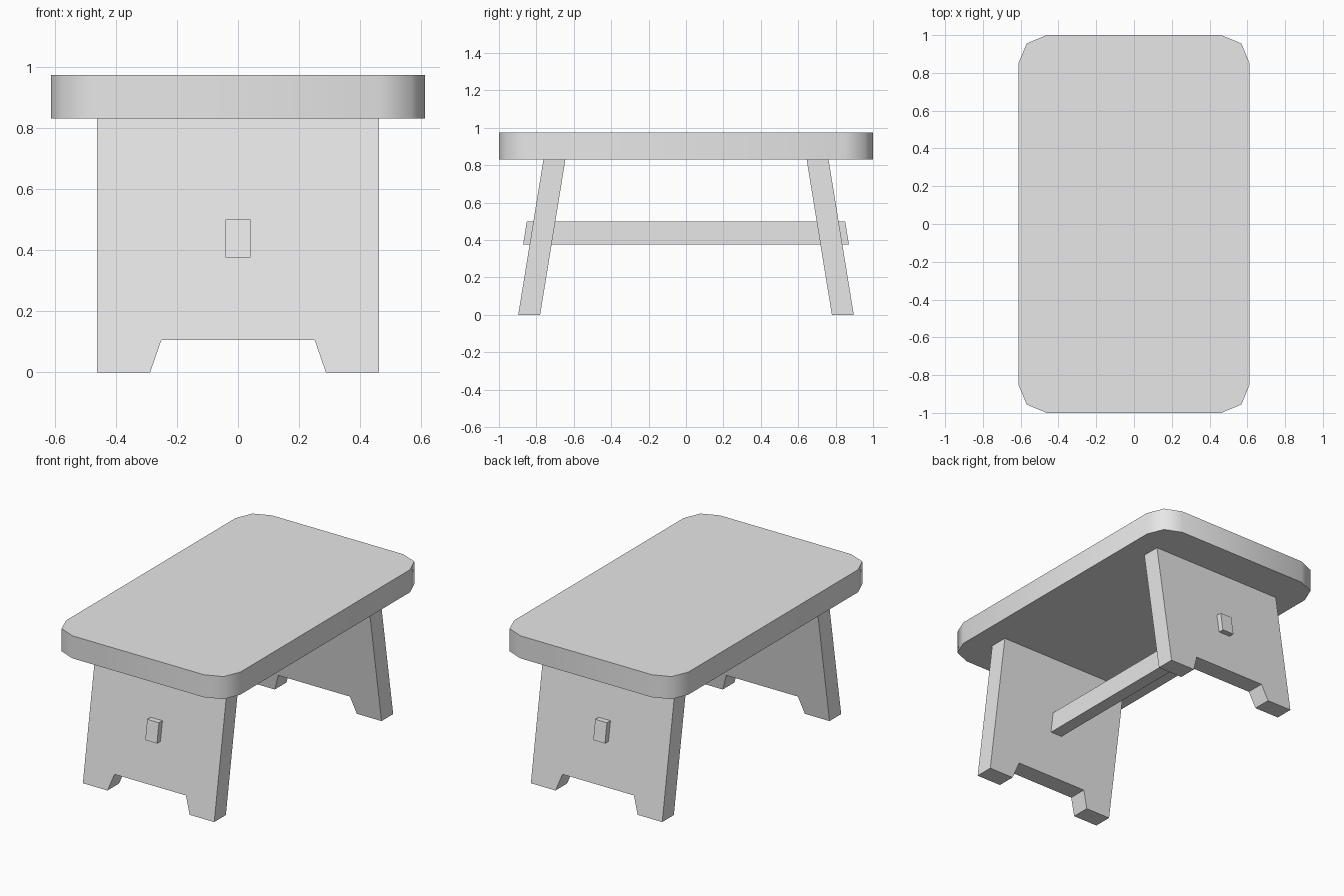
import bpy
import math
from mathutils import Vector

cube = bpy.data.objects.get("Cube")
if cube:
    bpy.data.objects.remove(cube, do_unlink=True)

# Single plain grey
grey = bpy.data.materials.new("plain_grey")
grey.use_nodes = True
grey.diffuse_color = (0.8, 0.8, 0.8, 1)
grey.node_tree.nodes["Principled BSDF"].inputs["Base Color"].default_value = (0.8, 0.8, 0.8, 1)


def prism(name, start, end):
    """Solid between two matching outlines; start is wound to face outward."""
    n = len(start)
    faces = [list(range(n)), list(range(2 * n - 1, n - 1, -1))]
    faces += [[(i + 1) % n, i, n + i, n + (i + 1) % n] for i in range(n)]
    mesh = bpy.data.meshes.new(name)
    mesh.from_pydata([Vector(p) for p in start + end], [], faces)
    mesh.materials.append(grey)
    obj = bpy.data.objects.new(name, mesh)
    bpy.context.collection.objects.link(obj)
    return obj


# Seat board: rectangle with two-segment rounded corners
HALF_X, RADIUS, SEAT_LOW, SEAT_HIGH = 0.612, 0.15, 0.831, 0.974
outline = []
for sx, sy, turn in ((1, 1, 0), (-1, 1, 90), (-1, -1, 180), (1, -1, 270)):
    for step in (0, 45, 90):
        a = math.radians(turn + step)
        outline.append((sx * (HALF_X - RADIUS) + RADIUS * math.cos(a),
                        sy * (1 - RADIUS) + RADIUS * math.sin(a)))
seat = prism("seat", [(x, y, SEAT_HIGH) for x, y in outline],
             [(x, y, SEAT_LOW) for x, y in outline])

# Leg boards: notched outline, leaning inward towards the seat
LEAN = 0.135 / SEAT_LOW
half = [(0.251, 0.106), (0.288, 0), (0.461, 0), (0.461, SEAT_LOW)]
board = half + [(-x, z) for x, z in reversed(half)]


def leaning(points, y, side):
    return [(side * -x, side * (y - LEAN * z), z) for x, z in points]


parts = [seat]
for name, side in (("front_leg", -1), ("back_leg", 1)):
    parts.append(prism(name, leaning(board, 0.897, side), leaning(board, 0.78, side)))

# Stretcher bar: passes through both legs, ends cut parallel to them
bar = [(-0.041, 0.376), (0.041, 0.376), (0.041, 0.5), (-0.041, 0.5)]
END = 0.871 + LEAN * 0.376
front_end = leaning(bar, END, -1)
back_end = [(x, -y, z) for x, y, z in front_end]
parts.append(prism("stretcher", front_end, back_end))

# Smooth the rounded seat rim while board edges stay crisp
bpy.ops.object.select_all(action='DESELECT')
for obj in parts:
    obj.select_set(True)
bpy.context.view_layer.objects.active = seat
bpy.ops.object.shade_smooth_by_angle(angle=math.radians(60))
